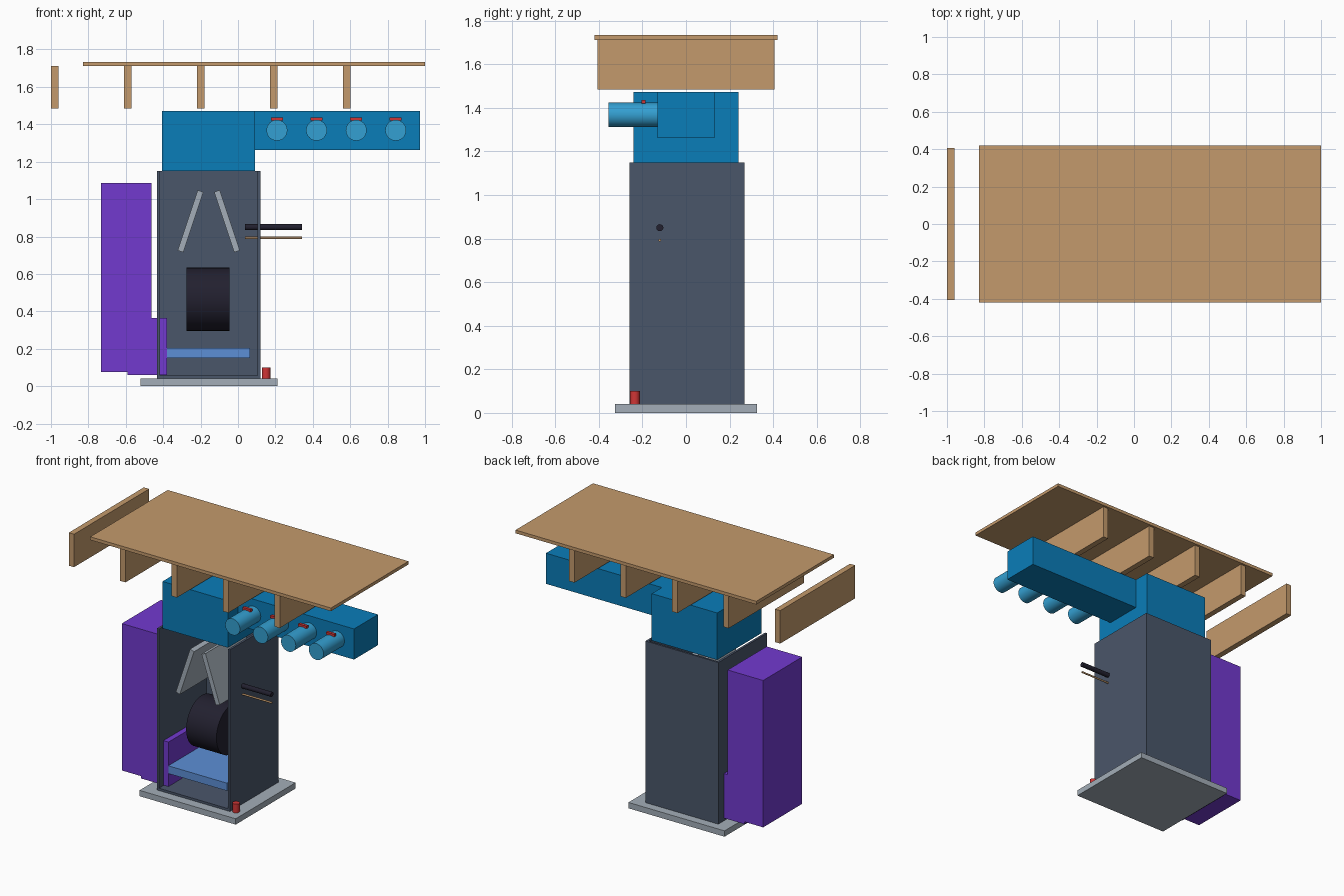
import bpy
import math

cube = bpy.data.objects.get("Cube")
if cube:
    bpy.data.objects.remove(cube, do_unlink=True)


def material(name, hex_code):
    """Flat colour from an sRGB hex code."""
    def linear(c):
        return c / 12.92 if c <= 0.04045 else ((c + 0.055) / 1.055) ** 2.4
    rgb = [linear(int(hex_code[i:i + 2], 16) / 255) for i in (0, 2, 4)]
    mat = bpy.data.materials.new(name)
    mat.use_nodes = True
    mat.diffuse_color = (*rgb, 1)
    mat.node_tree.nodes["Principled BSDF"].inputs["Base Color"].default_value = (*rgb, 1)
    return mat


WOOD = material("wood", "C49A6C")
SLATE = material("slate", "4A566A")
SILVER = material("silver", "A3AEB8")
PURPLE = material("purple", "723ACF")
BLUE = material("duct blue", "0A7DB9")
SKY = material("sky blue", "34A0D2")
SOFT_BLUE = material("soft blue", "5C8FD6")
DARK = material("near black", "22202F")
RED = material("red", "D03535")


def box(name, x, y, z, mat, tilt=0):
    """Box from its (min, max) range on each axis, tilted about y."""
    centre = [(a + b) / 2 for a, b in (x, y, z)]
    bpy.ops.mesh.primitive_cube_add(size=1, location=centre, rotation=(0, tilt, 0))
    ob = bpy.context.object
    ob.name = name
    ob.scale = [b - a for a, b in (x, y, z)]
    ob.data.materials.append(mat)
    return ob


def cylinder(name, centre, radius, length, axis, mat):
    turn = {"x": (0, math.pi / 2, 0), "y": (math.pi / 2, 0, 0), "z": (0, 0, 0)}[axis]
    bpy.ops.mesh.primitive_cylinder_add(vertices=32, radius=radius, depth=length,
                                        location=centre, rotation=turn)
    ob = bpy.context.object
    ob.name = name
    ob.data.materials.append(mat)
    bpy.ops.object.shade_smooth_by_angle()
    return ob


# Base plate and open-fronted cabinet
box("base_plate", (-0.52, 0.21), (-0.325, 0.325), (0, 0.04), SILVER)
box("cabinet_floor", (-0.418, 0.105), (-0.26, 0.255), (0.041, 0.057), SLATE)
box("cabinet_back", (-0.433, 0.12), (0.255, 0.268), (0.041, 1.15), SLATE)
box("cabinet_right_wall", (-0.433, -0.418), (-0.26, 0.255), (0.041, 1.15), SLATE)
box("cabinet_left_wall", (0.105, 0.12), (-0.26, 0.255), (0.041, 1.15), SLATE)
cylinder("foot_button", (0.15, -0.235, 0.07), 0.023, 0.06, "z", RED)

# Side bin with its low outlet reaching into the cabinet
DEPTH = (-0.213, 0.21)
box("side_bin", (-0.733, -0.463), DEPTH, (0.077, 1.085), PURPLE)
box("bin_outlet", (-0.59, -0.38), (-0.211, 0.208), (0.06, 0.365), PURPLE)

# Inner mechanism: tray, drum and hopper flaps
box("tray", (-0.38, 0.064), DEPTH, (0.15, 0.203), SOFT_BLUE)
cylinder("drum", (-0.16, 0, 0.465), 0.17, 0.23, "x", DARK)
for name, x, sign in (("right_flap", -0.254, 1), ("left_flap", -0.059, -1)):
    box(name, (x - 0.016, x + 0.016), DEPTH, (0.712, 1.052), SILVER,
        sign * math.radians(18.5))

# Handle rods through the side wall
cylinder("handle_grip", (0.19, -0.12, 0.85), 0.016, 0.305, "x", DARK)
cylinder("handle_rod", (0.19, -0.12, 0.793), 0.006, 0.305, "x", WOOD)

# Upper hopper and arm with bottle-like tubes
box("upper_hopper", (-0.405, 0.092), (-0.24, 0.24), (1.15, 1.472), BLUE)
box("side_arm", (0.092, 0.972), (-0.13, 0.13), (1.262, 1.472), BLUE)
for i, x in enumerate((0.208, 0.42, 0.632, 0.843), 1):
    cylinder(f"tube_{i}", (x, -0.243, 1.368), 0.056, 0.226, "y", SKY)
    box(f"tube_tab_{i}", (x - 0.032, x + 0.032), (-0.205, -0.185), (1.42, 1.437), RED)

# Table top and its joists
box("table_top", (-0.828, 1.0), (-0.42, 0.42), (1.712, 1.734), WOOD)
for i in range(5):
    x = -0.98 + i * 0.3905
    box(f"joist_{i + 1}", (x - 0.02, x + 0.02), (-0.407, 0.407), (1.485, 1.711), WOOD)
